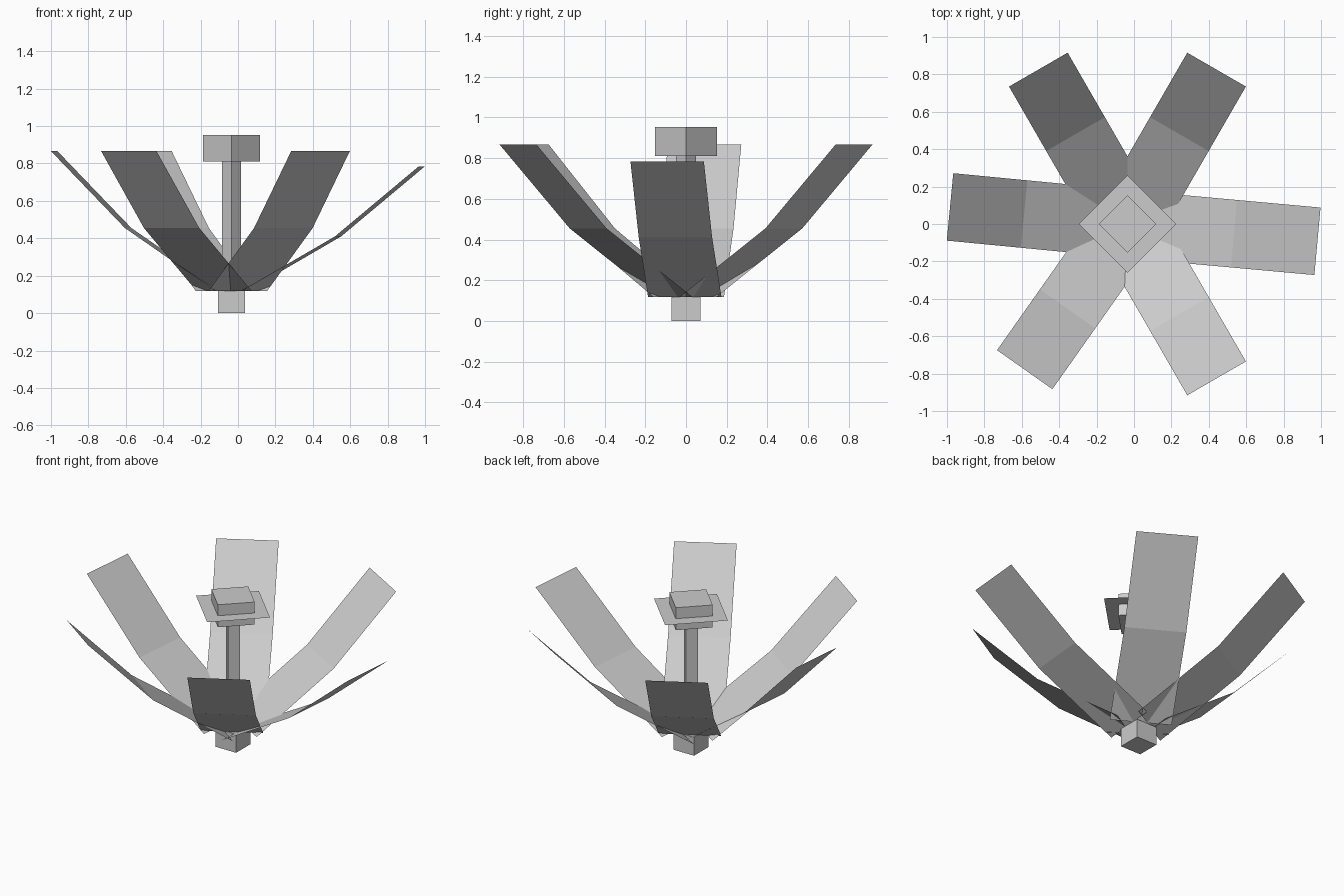
import bpy
import bmesh
from math import radians
from mathutils import Matrix, Vector

cube = bpy.data.objects.get("Cube")
if cube:
    bpy.data.objects.remove(cube, do_unlink=True)

AXIS_X = -0.035  # the flower axis sits slightly off centre

grey = bpy.data.materials.new("plain grey")
grey.use_nodes = True
grey.diffuse_color = (0.6, 0.6, 0.6, 1)
grey.node_tree.nodes["Principled BSDF"].inputs["Base Color"].default_value = grey.diffuse_color


def add_object(name, bm, turn=0):
    """Turn the mesh about the flower axis and add it to the scene."""
    bm.transform(Matrix.Translation((AXIS_X, 0, 0)) @ Matrix.Rotation(radians(turn), 4, "Z"))
    mesh = bpy.data.meshes.new(name)
    bm.to_mesh(mesh)
    bm.free()
    mesh.materials.append(grey)
    obj = bpy.data.objects.new(name, mesh)
    bpy.context.collection.objects.link(obj)


def box(name, side, bottom, top, turn=0):
    bm = bmesh.new()
    bmesh.ops.create_cube(bm, size=1)
    bmesh.ops.scale(bm, vec=(side, side, top - bottom), verts=bm.verts)
    bmesh.ops.translate(bm, vec=(0, 0, (top + bottom) / 2), verts=bm.verts)
    add_object(name, bm, turn)


def petal(name, profile, turn, width=0.362):
    """Flat strip that follows a bent (radius, height) profile."""
    bm = bmesh.new()
    rows = [[bm.verts.new((r, s * width / 2, z)) for s in (-1, 1)] for r, z in profile]
    for (a, b), (c, d) in zip(rows, rows[1:]):
        bm.faces.new((a, c, d, b))
    add_object(name, bm, turn)


# Base block, central post and head
box("base", 0.144, 0, 0.117)
box("post", 0.071, 0.117, 0.81, 45)
box("head", 0.216, 0.81, 0.953, 45)

# Thin square collar round the head
bm = bmesh.new()
bmesh.ops.create_grid(bm, x_segments=1, y_segments=1, size=0.184)
bmesh.ops.translate(bm, vec=(0, 0, 0.883), verts=bm.verts)
add_object("head_collar", bm, 45)

# Ring of bent petals, one of them drooping lower
upright = [(0.066, 0.117), (0.555, 0.455), (0.953, 0.867)]
drooping = [(0.066, 0.117), (0.572, 0.41), (1.02, 0.783)]
petals = {
    "back_left": 60, "back_right": 120, "right": 174.5,
    "front_right": 234.8, "front_left": 300,
}
for place, turn in petals.items():
    petal(place + "_petal", upright, turn)
petal("left_petal", drooping, -5.2)
